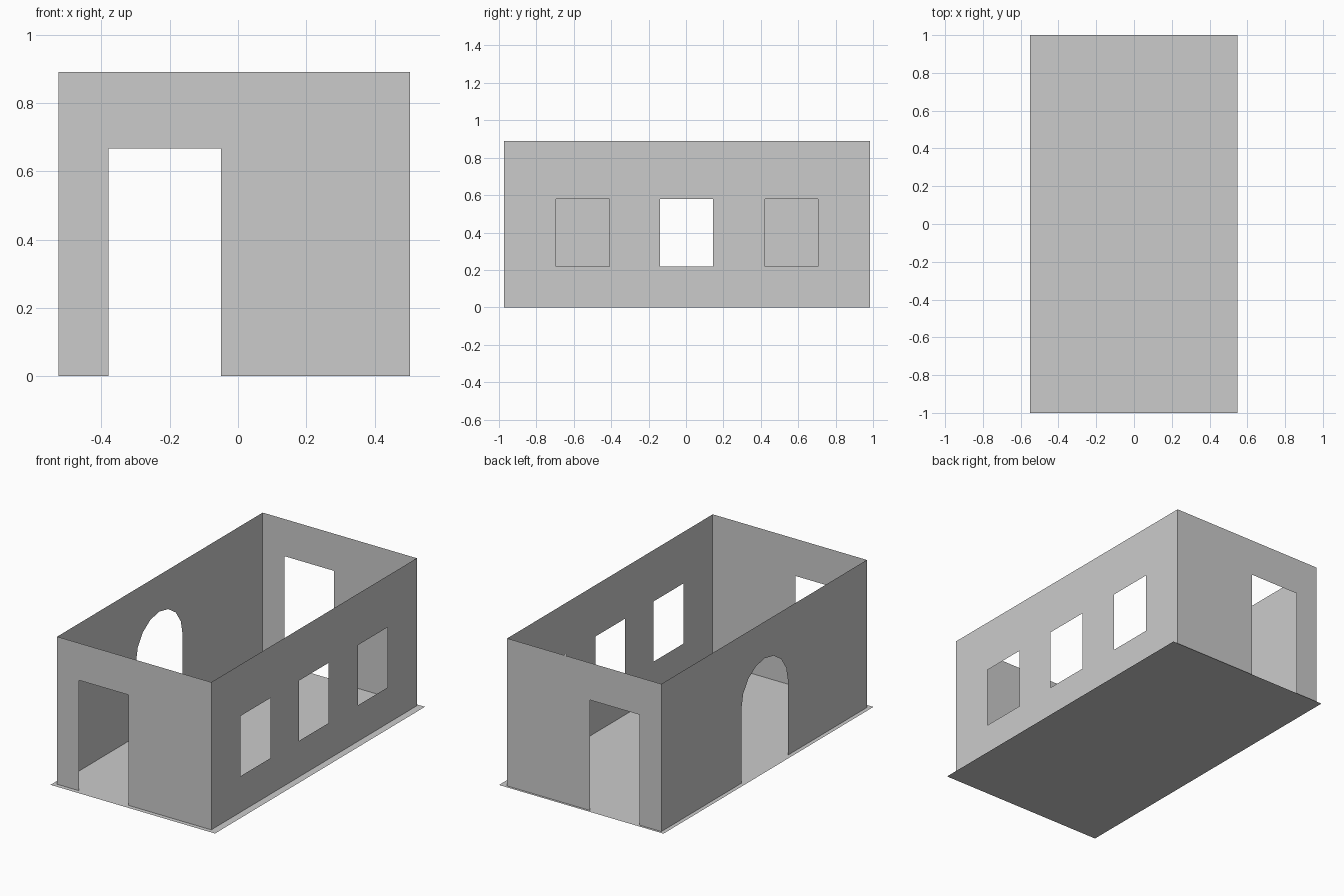
import bpy, bmesh, math
from mathutils import Vector

if "Cube" in bpy.data.objects:
    bpy.data.objects.remove(bpy.data.objects["Cube"])

X0, X1 = -0.525, 0.503      # wall footprint
Y0, Y1 = -0.973, 0.985
H = 0.89                    # wall height


def panel(name, outline, holes, place, outward):
    """Thin flat sheet: a 2D outline with holes, placed in 3D by a function."""
    bm = bmesh.new()
    for loop in [outline] + holes:
        vs = [bm.verts.new(place(u, v)) for u, v in loop]
        for a, b in zip(vs, vs[1:] + vs[:1]):
            bm.edges.new((a, b))
    normal = Vector(outward)
    bmesh.ops.triangle_fill(bm, use_beauty=True, edges=bm.edges[:], normal=normal)
    bm.normal_update()
    for f in bm.faces:
        if f.normal.dot(normal) < 0:
            f.normal_flip()
    mesh = bpy.data.meshes.new(name)
    bm.to_mesh(mesh)
    bm.free()
    obj = bpy.data.objects.new(name, mesh)
    bpy.context.collection.objects.link(obj)
    return obj


def rect(u0, u1, v0, v1):
    return [(u0, v0), (u1, v0), (u1, v1), (u0, v1)]


def wall_with_opening(u0, u1, opening):
    """Wall outline notched from the floor; opening runs left to right."""
    return [(u0, 0), *opening, (u1, 0), (u1, H), (u0, H)]


# Floor slab sheet, slightly wider than the walls
panel("floor", rect(-0.55, 0.547, -1, 1), [], lambda u, v: (u, v, 0), (0, 0, 1))

# Front and back walls with matching doorways
door = [(-0.379, 0), (-0.379, 0.666), (-0.05, 0.666), (-0.05, 0)]
for name, y, side in (("front_wall", Y0, -1), ("back_wall", Y1, 1)):
    panel(name, wall_with_opening(X0, X1, door), [],
          lambda u, v, y=y: (u, y, v), (0, side, 0))

# Left wall with an arched doorway
R, SPRING, SEGS = 0.222, 0.447, 8
arc = [(-R * math.cos(math.pi * i / SEGS), SPRING + R * math.sin(math.pi * i / SEGS))
       for i in range(SEGS + 1)]
arch = [(-R, 0), *arc, (R, 0)]
panel("left_wall", wall_with_opening(Y0, Y1, arch), [],
      lambda u, v: (X0, u, v), (-1, 0, 0))

# Right wall with three windows
windows = [rect(c - 0.142, c + 0.142, 0.217, 0.58) for c in (-0.552, 0.003, 0.565)]
panel("right_wall", rect(Y0, Y1, 0, H), windows,
      lambda u, v: (X1, u, v), (1, 0, 0))
